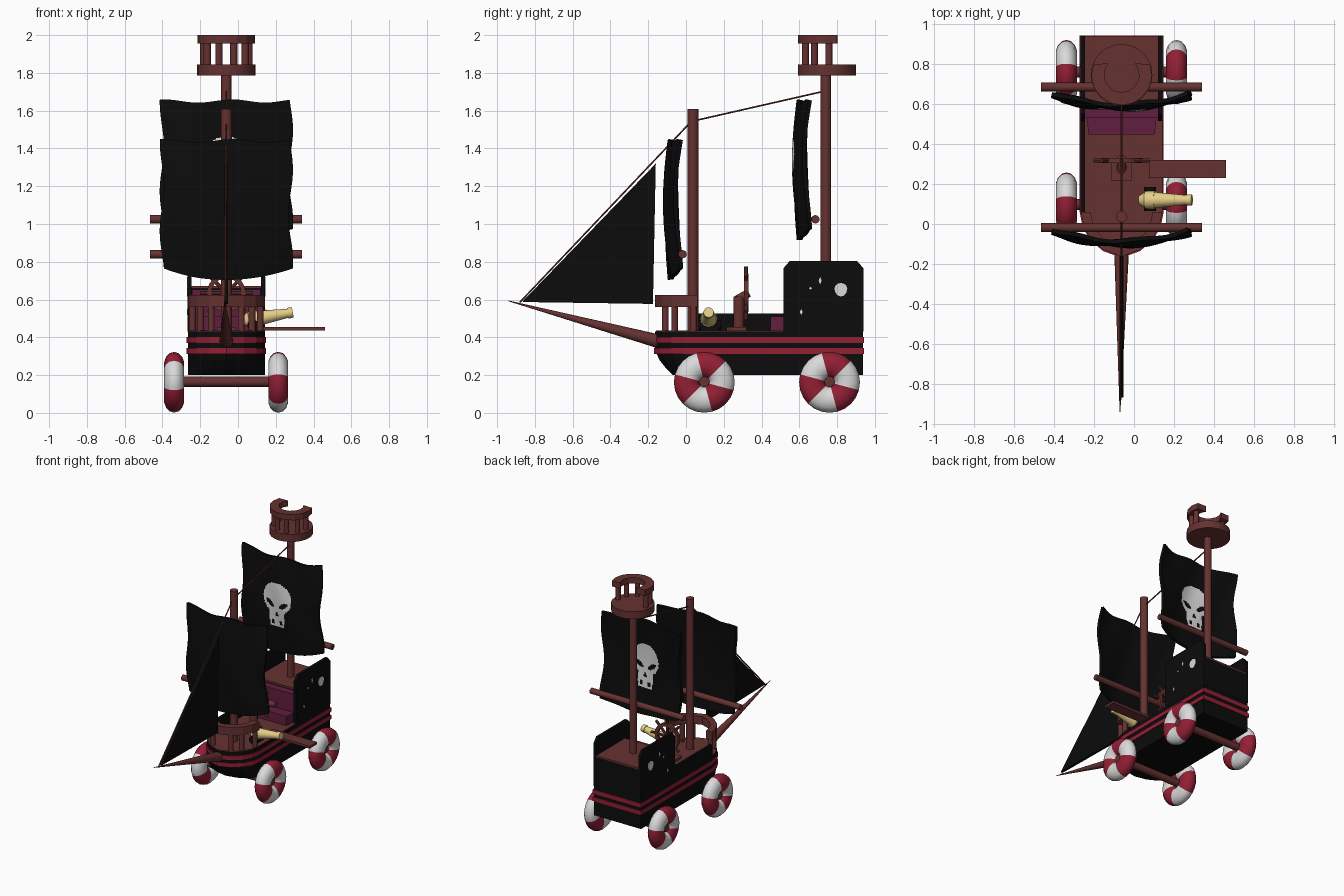
import bpy, bmesh, math
from mathutils import Vector

if "Cube" in bpy.data.objects:
    bpy.data.objects.remove(bpy.data.objects["Cube"])

def mat(name, *c):
    m = bpy.data.materials.new(name)
    m.diffuse_color = (*c, 1)
    m.use_nodes = True
    m.node_tree.nodes["Principled BSDF"].inputs["Base Color"].default_value = m.diffuse_color
    return m

BLACK = mat("black", .0035, .0035, .0035)
BROWN = mat("brown_wood", .13, .032, .03)
RED = mat("red", .29, .014, .035)
WHITE = mat("white", .7, .7, .7)
GOLD = mat("gold", .78, .62, .25)
PURPLE = mat("purple", .12, .013, .05)
CX = -.062   # centre line of the ship
pi = math.pi

def finish(name, bm, mats, smooth=False, thick=0):
    bmesh.ops.recalc_face_normals(bm, faces=bm.faces[:])
    me = bpy.data.meshes.new(name)
    bm.to_mesh(me)
    bm.free()
    for m in mats:
        me.materials.append(m)
    o = bpy.data.objects.new(name, me)
    bpy.context.collection.objects.link(o)
    bpy.ops.object.select_all(action='DESELECT')
    o.select_set(True)
    bpy.context.view_layer.objects.active = o
    if thick:
        s = o.modifiers.new("thickness", 'SOLIDIFY')
        s.thickness, s.offset = thick, 0
        bpy.ops.object.modifier_apply(modifier=s.name)
    if smooth:
        bpy.ops.object.shade_smooth_by_angle(angle=math.radians(40))
    return o

def loft(name, rings, m, closed=False, smooth=False):
    bm = bmesh.new()
    vs = [[bm.verts.new(p) for p in r] for r in rings]
    n = len(vs[0])
    for k in range(len(vs) if closed else len(vs) - 1):
        a, b = vs[k], vs[(k + 1) % len(vs)]
        for i in range(n):
            bm.faces.new((a[i], a[(i + 1) % n], b[(i + 1) % n], b[i]))
    if not closed:
        bm.faces.new(vs[0])
        bm.faces.new(vs[-1])
    return finish(name, bm, [m], smooth)

def slab(name, pts, z0, z1, m):          # plan outline pulled up in z
    return loft(name, [[(x, y, z) for x, y in pts] for z in (z0, z1)], m)

def side_slab(name, pts, x0, x1, m):     # (y, z) outline pulled along x
    return loft(name, [[(x, y, z) for y, z in pts] for x in (x0, x1)], m)

def box(name, x0, x1, y0, y1, z0, z1, m):
    return slab(name, [(x0, y0), (x1, y0), (x1, y1), (x0, y1)], z0, z1, m)

def rod(name, a, b, r0, m, r1=None, n=16):
    a, b = Vector(a), Vector(b)
    q = (b - a).to_track_quat('Z', 'Y')
    rings = [[p + q @ Vector((r * math.cos(2*pi*i/n), r * math.sin(2*pi*i/n), 0)) for i in range(n)]
             for p, r in ((a, r0), (b, r0 if r1 is None else r1))]
    return loft(name, rings, m, smooth=True)

# hull with rounded bow
BOW = [(-.204, .06), (-.19, -.01), (-.155, -.075), (-.09, -.13), (0, -.163),
       (.09, -.13), (.155, -.075), (.19, -.01), (.204, .06)]
def plan(grow=0, f=1):
    pts = [(CX + x * (1 + grow / .2), .06 + (y - .06) * f * (1 + grow / .22)) for x, y in BOW]
    return pts + [(CX + .204 + grow, .936 + grow), (CX - .204 - grow, .936 + grow)]
loft("hull", [[(x, y, z) for x, y in plan(0, f)]
              for z, f in ((.2, .58), (.23, .72), (.28, .9), (.33, 1), (.43, 1))], BLACK)
for z in (.312, .37):
    slab("hull_stripe", plan(.006), z, z + .032, RED)
slab("main_deck", plan(-.003), .428, .436, BROWN)

# stern castle: two side walls, back wall, raised deck
wall = [(.515, .43), (.94, .43), (.94, .765), (.905, .805), (.55, .805), (.515, .765)]
for s in (-1, 1):
    side_slab("stern_wall", wall, CX + s * .205, CX + s * .183, BLACK)
    skin = sorted((CX + s * .204, CX + s * .2075))
    emblem = [(.82 + .034 * math.cos(a), .658 + (.03 if math.sin(a) > 0 else .042) * math.sin(a))
              for a in [i * pi / 6 for i in range(12)]]
    side_slab("wall_emblem", emblem, *skin, WHITE)
    for y, z, h in ((.71, .7, .02), (.66, .66, .008), (.61, .535, .016)):
        side_slab("wall_emblem_chip", [(y - .008, z), (y, z - h), (y + .008, z), (y, z + h)], *skin, WHITE)
box("stern_block", CX - .19, CX + .19, .585, .938, .43, .66, BLACK)
box("stern_deck", CX - .185, CX + .185, .58, .938, .66, .672, BROWN)
box("left_bulwark", CX - .205, CX - .183, .06, .52, .43, .525, BLACK)

# bench in front of the stern
slab("bench_seat", [(CX - .165, .447), (CX + .165, .447), (CX + .183, .6), (CX - .183, .6)], .436, .51, PURPLE)
box("bench_back", CX - .182, CX + .182, .53, .59, .436, .652, PURPLE)

# bow rail
outer = [(CX + x, y) for x, y in BOW]
inner = [(CX + x * .76, .06 + (y - .06) * .78) for x, y in BOW]
slab("bow_rail", outer + inner[::-1], .56, .624, BROWN)
for i in (0, 2, 3, 5, 6, 8):
    x, y = (Vector(outer[i]) + Vector(inner[i])) / 2
    y -= .02 if i in (0, 8) else 0
    rod("bow_rail_post", (x, y, .43), (x, y, .565), .018, BROWN, n=10)

# bowsprit, masts, yards, ropes
rod("bowsprit", (CX, -.13, .375), (CX - .008, -.94, .593), .037, BROWN, .002)
rod("front_mast", (CX, .037, .43), (CX, .037, 1.61), .029, BROWN)
rod("main_mast", (CX, .74, .66), (CX, .74, 1.8), .028, BROWN)
for y, z in ((-.018, .84), (.685, 1.025)):
    rod("yard", (-.465, y, z), (.34, y, z), .022, BROWN)
rod("front_rope", (CX - .006, -.88, .585), (CX, .03, 1.545), .005, BROWN, n=6)
rod("top_rope", (CX, .037, 1.545), (CX, .74, 1.705), .005, BROWN, n=6)

# crow's nest
def arc(r, a0, a1, n=10):
    return [(CX + r * math.cos(math.radians(a0 + (a1 - a0) * i / n)),
             .746 + r * math.sin(math.radians(a0 + (a1 - a0) * i / n))) for i in range(n + 1)]
rod("nest_floor", (CX, .746, 1.787), (CX, .746, 1.845), .154, BROWN, n=24)
slab("nest_rail", arc(.152, 159, 381) + arc(.088, 400, 140), 1.955, 2, BROWN)
for x, y in arc(.12, 175, 365, 5):
    rod("nest_post", (x, y, 1.84), (x, y, 1.96), .019, BROWN, n=10)

# sails
def skull(x, z):
    ax = abs(x)
    head = (x / .12) ** 2 + ((z - .05) / .122) ** 2 < 1
    jaw = ax < .062 + .12 * (z + .17) * .5 and -.17 < z < 0
    eye = ((ax - .058) / .036) ** 2 + ((z - .005 - (ax - .058) * .5) / .02) ** 2 < 1
    nose = -.085 < z < -.05 and ax < .016 * (-.045 - z) / .04 + .002
    teeth = -.15 < z < -.118 and (abs(ax - .032) < .011)
    return (head or jaw) and not (eye or nose or teeth)

def sail(name, yc, z0, z1, nu, nv, emblem):
    bm = bmesh.new()
    def pt(i, j):
        u, v = 2 * i / nu - 1, j / nv
        w = 1 - u * u
        x = CX + u * (.338 + .012 * math.sin(9 * v + u))
        y = yc - .025 * math.sin(pi * v) - .055 * w + .006 * math.sin(7 * u + 6 * v)
        z = z0 + (z1 - z0) * v - .06 * w * (1 - v) + .008 * math.sin(6 * u + 1) * v
        return x, y, z
    vs = [[bm.verts.new(pt(i, j)) for j in range(nv + 1)] for i in range(nu + 1)]
    for i in range(nu):
        for j in range(nv):
            f = bm.faces.new((vs[i][j], vs[i + 1][j], vs[i + 1][j + 1], vs[i][j + 1]))
            c = f.calc_center_median()
            f.material_index = int(emblem and skull(c.x - CX, c.z - 1.29))
    finish(name, bm, [BLACK, WHITE], True, .02)
sail("front_sail", -.028, .765, 1.44, 24, 24, False)
sail("main_sail", .655, .975, 1.65, 90, 90, True)
side_slab("jib_sail", [(-.16, 1.32), (-.175, .577), (-.868, .587)], CX - .01, CX + .01, BLACK)

# ring wheels with red and white wedges, and axles
def wheel(x, y, flip):
    n, k = 24, 14
    rings = []
    for i in range(n):
        a = 2 * pi * i / n
        rings.append([])
        for j in range(k):
            t = 2 * pi * j / k
            r = .093 + .068 * math.cos(t)
            rings[-1].append((x + .054 * math.sin(t), y + r * math.cos(a), .162 + r * math.sin(a)))
    o = loft("wheel", rings, RED, True, True)
    o.data.materials.append(WHITE)
    for p in o.data.polygons:
        a = math.degrees(math.atan2(p.center.z - .162, (p.center.y - y) * flip))
        p.material_index = int((a - 45) % 120 > 60)
for y in (.097, .76):
    rod("axle", (-.365, y, .165), (.232, y, .165), .028, BROWN, n=10)
    wheel(-.338, y, -1)
    wheel(.213, y, 1)

# cannon with carriage wheels
def along(d):
    return Vector((.025, .12, .487)) + Vector((.265, 0, .045)) * d
for d0, d1, r0, r1 in ((0, .12, .02, .042), (.12, .3, .045, .044), (.3, .9, .04, .024), (.9, 1, .029, .027)):
    rod("cannon_barrel", along(d0), along(d1), r0, GOLD, r1)
for y in (.065, .165):
    rod("cannon_wheel", (.08, y, .463), (.08, y + .02, .463), .03, BLACK)
box("cannon_carriage", .055, .105, .08, .17, .436, .47, BLACK)

# plank
box("plank", .075, .46, .23, .32, .436, .454, BROWN)

# helm
box("helm_base", CX - .05, CX + .05, .215, .315, .434, .456, BROWN)
rod("helm_stand", (CX, .28, .45), (CX, .28, .615), .028, BROWN)
H = Vector((CX, .318, .635))
rod("helm_hub", (CX, .27, .6), (CX, .333, .635), .022, BROWN)
loft("helm_ring", [[H + Vector((math.cos(a) * r, dy, math.sin(a) * r))
                    for r, dy in ((.078, -.012), (.102, -.012), (.102, .012), (.078, .012))]
                   for a in [2 * pi * i / 24 for i in range(24)]], BROWN, True, True)
for i in range(4):
    d = Vector((math.cos(i * pi / 4), 0, math.sin(i * pi / 4))) * .14
    rod("helm_spoke", H - d, H + d, .01, BROWN, n=8)
